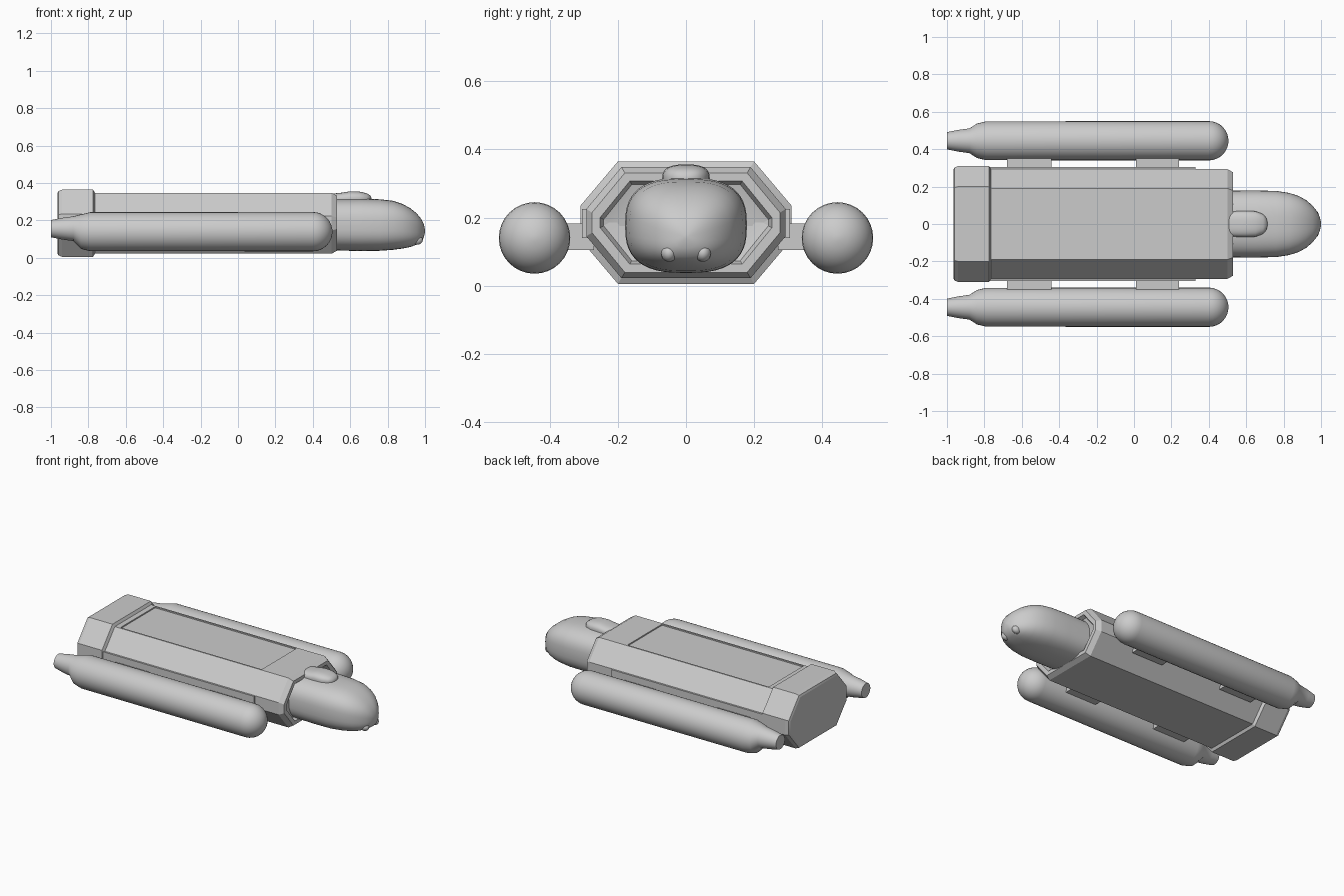
import bpy, bmesh, math
from mathutils import Matrix

if "Cube" in bpy.data.objects:
    bpy.data.objects.remove(bpy.data.objects["Cube"])


def finish(name, bm, smooth=30):
    bmesh.ops.recalc_face_normals(bm, faces=bm.faces)
    me = bpy.data.meshes.new(name)
    bm.to_mesh(me)
    bm.free()
    ob = bpy.data.objects.new(name, me)
    bpy.context.collection.objects.link(ob)
    if smooth:
        bpy.ops.object.select_all(action='DESELECT')
        ob.select_set(True)
        bpy.context.view_layer.objects.active = ob
        bpy.ops.object.shade_smooth_by_angle(angle=math.radians(smooth))
    return ob


def loft(name, rings, smooth=30):
    """Skin a list of equal-length point rings and cap both ends."""
    bm = bmesh.new()
    vs = [[bm.verts.new(p) for p in r] for r in rings]
    n = len(vs[0])
    for a, b in zip(vs, vs[1:]):
        for i in range(n):
            bm.faces.new((a[i], a[(i + 1) % n], b[(i + 1) % n], b[i]))
    bm.faces.new(vs[0])
    bm.faces.new(vs[-1])
    return finish(name, bm, smooth)


def octagon(x, d):
    """Hull section at x, pulled in by d from the largest outline."""
    hy, hz, cy, cz, zc = 0.31 - d, 0.18 - d, 0.11 - 0.4 * d, 0.13 - 0.4 * d, 0.185
    half = [(hy, -hz + cz), (hy, hz - cz), (hy - cy, hz), (-hy + cy, hz)]
    pts = half + [(-y, -z) for y, z in half]
    return [(x, y, z + zc) for y, z in pts]


def rounded(x, hy, zb, zt, power=2.7, n=48):
    """Superellipse section at x."""
    pts = []
    for i in range(n):
        a = 2 * math.pi * i / n
        c, s = math.cos(a), math.sin(a)
        y = hy * math.copysign(abs(c) ** (2 / power), c)
        z = (zt - zb) / 2 * math.copysign(abs(s) ** (2 / power), s)
        pts.append((x, y, z + (zt + zb) / 2))
    return pts


def box(name, x0, x1, y0, y1, z0, z1):
    bm = bmesh.new()
    m = Matrix.Translation(((x0 + x1) / 2, (y0 + y1) / 2, (z0 + z1) / 2)) @ \
        Matrix.Diagonal((x1 - x0, y1 - y0, z1 - z0, 1))
    bmesh.ops.create_cube(bm, size=1, matrix=m)
    return finish(name, bm, 0)


def circle(x, y, z, r, n=32):
    return [(x, y + r * math.cos(2 * math.pi * i / n), z + r * math.sin(2 * math.pi * i / n))
            for i in range(n)]


# Hull with chamfered, recessed front face
hull = loft("hull", [octagon(x, d) for x, d in
            [(-0.80, 0.017), (0.50, 0.017), (0.53, 0.034), (0.53, 0.058), (0.505, 0.068), (0.495, 0.10)]], 20)

# Shallow panel in the roof
cutter = box("roof_panel_cutter", -0.73, 0.30, -0.18, 0.18, 0.34, 0.40)
cutter.hide_render = True
cutter.hide_viewport = True
cut = hull.modifiers.new("roof_panel", 'BOOLEAN')
cut.object = cutter
cut.solver = 'EXACT'

# Larger rear block
loft("rear_block", [octagon(x, d) for x, d in
     [(-0.965, 0.02), (-0.96, 0.008), (-0.94, 0), (-0.775, 0), (-0.765, 0.017)]], 20)

# Rounded nose
loft("nose", [rounded(*r) for r in
     [(0.48, 0.178, 0.04, 0.315), (0.65, 0.179, 0.037, 0.317), (0.76, 0.177, 0.038, 0.313),
      (0.83, 0.166, 0.043, 0.305), (0.88, 0.150, 0.050, 0.288), (0.92, 0.128, 0.058, 0.266),
      (0.955, 0.098, 0.070, 0.238), (0.98, 0.066, 0.085, 0.208), (0.994, 0.035, 0.11, 0.178),
      (1.0, 0.008, 0.138, 0.15)]], 50)

# Hump on top of the nose
loft("nose_hump", [rounded(*r) for r in
     [(0.50, 0.066, 0.27, 0.343), (0.56, 0.069, 0.27, 0.349), (0.60, 0.070, 0.27, 0.356),
      (0.65, 0.068, 0.27, 0.354), (0.69, 0.053, 0.28, 0.345), (0.708, 0.032, 0.29, 0.333),
      (0.713, 0.010, 0.30, 0.32)]], 50)

tank_profile = [(-1.0, 0.046), (-0.94, 0.058), (-0.88, 0.066), (-0.84, 0.092), (-0.79, 0.104), (0.40, 0.105)]
tank_profile += [(0.40 + 0.105 * math.sin(math.radians(a)), 0.105 * math.cos(math.radians(a)))
                 for a in range(12, 89, 12)] + [(0.505, 0.003)]

for side, s in (("left", 1), ("right", -1)):
    # Side tank with tapered nozzle
    loft(side + "_tank", [circle(x, s * 0.445, 0.156 if x < -0.87 else 0.14, r) for x, r in tank_profile], 35)
    # Struts from hull to tank
    for end, x0, x1 in (("rear", -0.68, -0.44), ("front", 0.01, 0.24)):
        y = sorted((s * 0.27, s * 0.37))
        box(f"{side}_{end}_strut", x0, x1, *y, 0.105, 0.182)
    # Thin rail along the hull side
    y = sorted((s * 0.28, s * 0.305))
    box(side + "_side_rail", -0.78, 0.33, *y, 0.14, 0.225)
    # Small stud under the nose tip
    bm = bmesh.new()
    bmesh.ops.create_uvsphere(bm, u_segments=20, v_segments=12, radius=0.026,
                              matrix=Matrix.Translation((0.957, s * 0.05, 0.096)) @ Matrix.Diagonal((1.2, 0.9, 1, 1)))
    finish(side + "_nose_stud", bm, 60)
